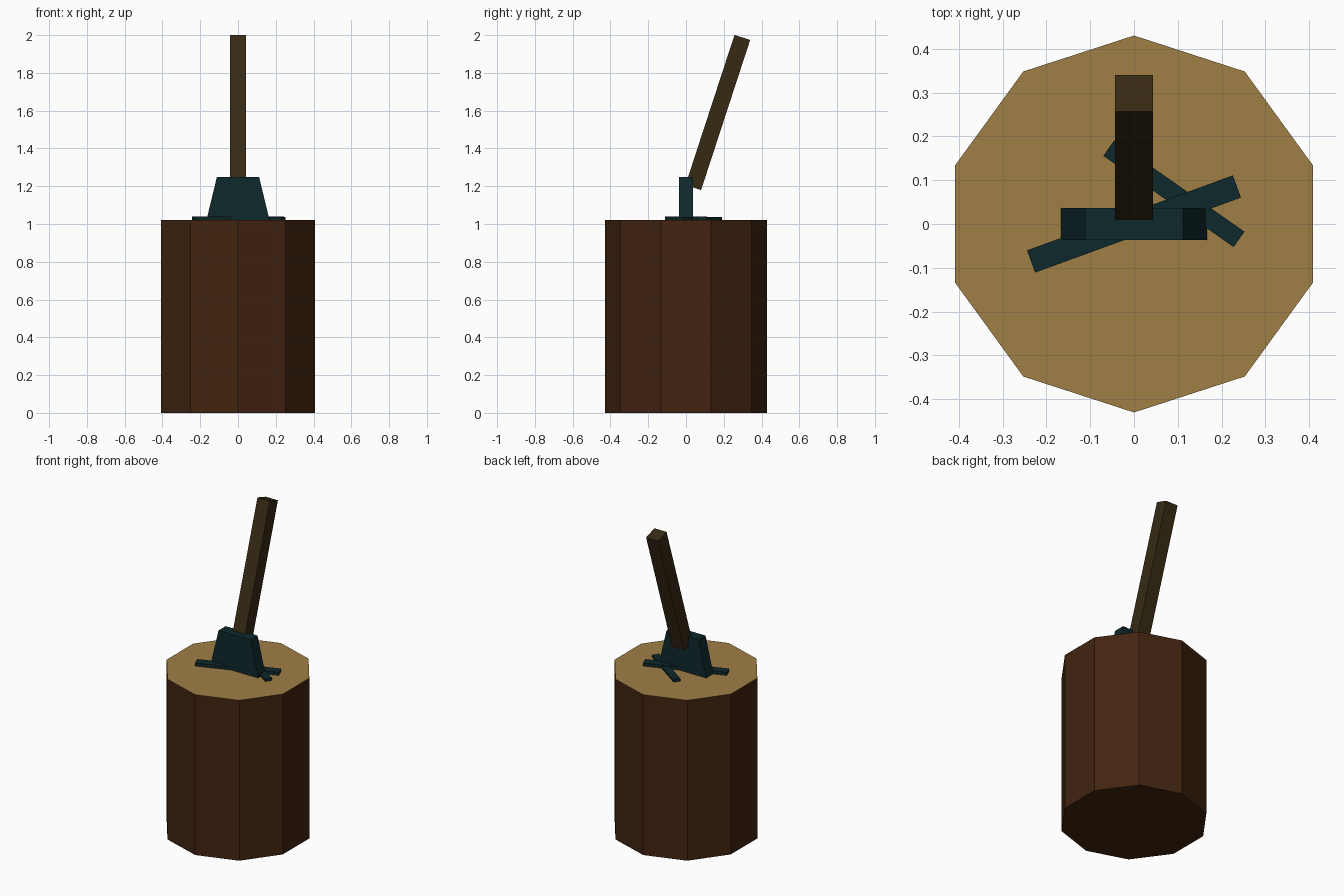
import bpy, math
from mathutils import Matrix, Vector

if "Cube" in bpy.data.objects:
    bpy.data.objects.remove(bpy.data.objects["Cube"])


def srgb(r, g, b):
    lin = [(c / 255 / 12.92) if c < 11 else ((c / 255 + 0.055) / 1.055) ** 2.4 for c in (r, g, b)]
    return (*lin, 1.0)


def material(name, rgb):
    m = bpy.data.materials.new(name)
    m.diffuse_color = srgb(*rgb)
    m.use_nodes = True
    m.node_tree.nodes["Principled BSDF"].inputs["Base Color"].default_value = m.diffuse_color
    return m


bark = material("bark brown", (66, 36, 16))
cut_wood = material("cut wood tan", (160, 126, 70))
steel = material("dark teal steel", (15, 40, 43))
handle_wood = material("dark handle wood", (55, 42, 20))


def prism(name, bottom, top, mats, matrix=Matrix()):
    """Closed solid between two matching rings of points."""
    n = len(bottom)
    faces = [tuple(reversed(range(n))), tuple(range(n, 2 * n))]
    faces += [(i, (i + 1) % n, n + (i + 1) % n, n + i) for i in range(n)]
    me = bpy.data.meshes.new(name)
    me.from_pydata([matrix @ Vector(p) for p in bottom + top], [], faces)
    for m in mats:
        me.materials.append(m)
    ob = bpy.data.objects.new(name, me)
    bpy.context.collection.objects.link(ob)
    return ob


def rect(hx, hy, z):
    return [(-hx, -hy, z), (hx, -hy, z), (hx, hy, z), (-hx, hy, z)]


# Ten-sided stump with a pale cut top
def ring(z):
    return [(0.43 * math.cos(math.radians(90 + 36 * i)),
             0.43 * math.sin(math.radians(90 + 36 * i)), z) for i in range(10)]


stump = prism("stump", ring(0), ring(1.02), [bark, cut_wood])
for f in stump.data.polygons:
    f.material_index = 1 if f.normal.z > 0.9 else 0

# Tapered axe head standing on the stump
prism("axe_head", rect(0.167, 0.036, 1.02), rect(0.112, 0.036, 1.248), [steel])

# Square handle leaning backwards
tilt = Matrix.Translation((0, 0.0385, 1.193)) @ Matrix.Rotation(math.radians(-18.1), 4, 'X')
prism("axe_handle", rect(0.043, 0.0435, 0), rect(0.043, 0.0435, 0.836), [handle_wood], tilt)

# Split marks lying on the cut top
for name, x, y, angle, length, width, top in (
        ("long_crack", 0, 0, 20, 0.50, 0.054, 1.04),
        ("short_crack", 0.091, 0.069, 145, 0.363, 0.043, 1.036)):
    place = Matrix.Translation((x, y, 0)) @ Matrix.Rotation(math.radians(angle), 4, 'Z')
    prism(name, rect(length / 2, width / 2, 1.015), rect(length / 2, width / 2, top), [steel], place)
